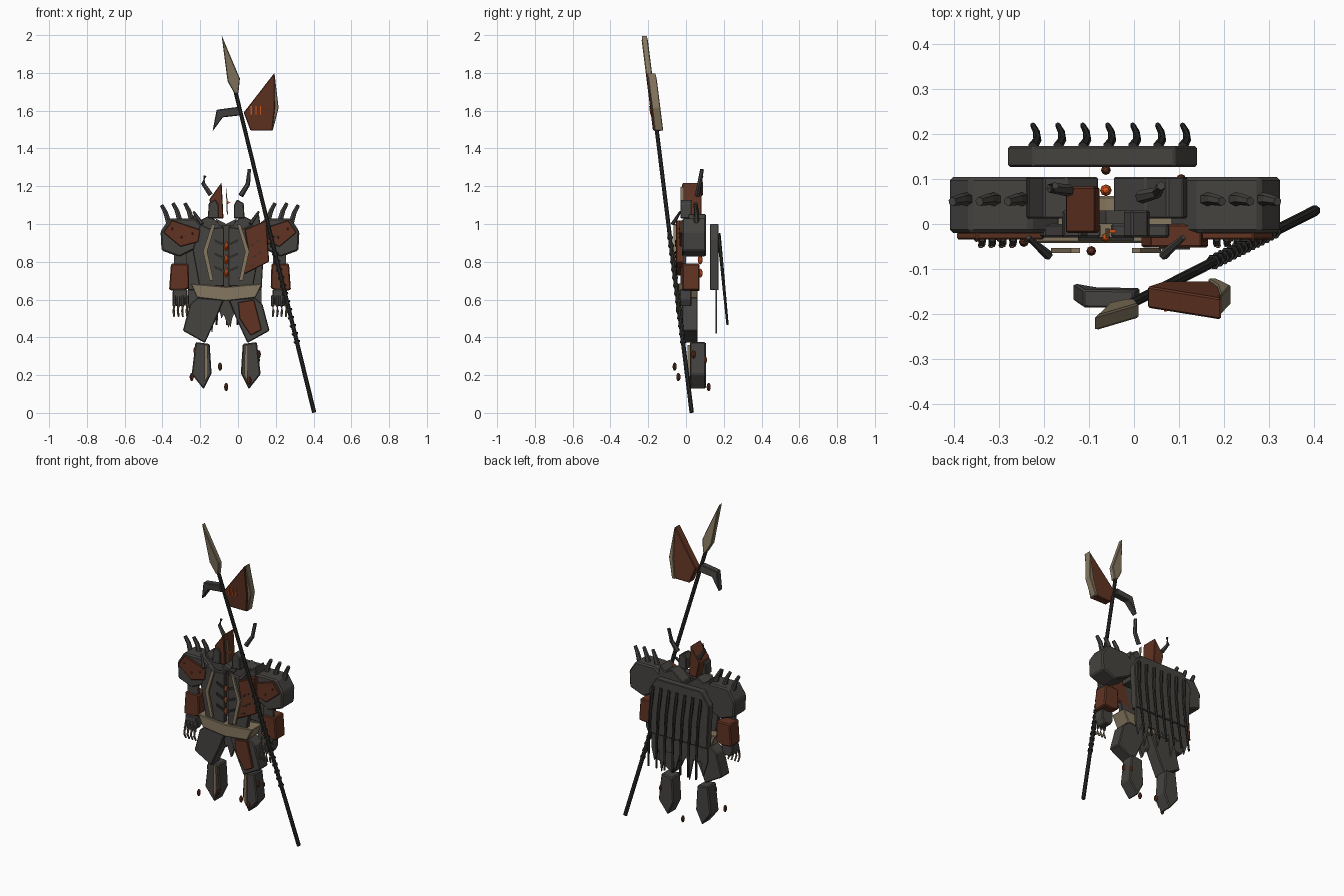
import bpy, bmesh, math
from mathutils import Vector

CX = -0.0625      # centre line of the body
SX = -0.0425      # centre line of the shoulders and arms


def material(name, rgb):
    m = bpy.data.materials.new(name)
    m.diffuse_color = (*rgb, 1)
    return m


GREY = material("dark_iron", (0.060, 0.056, 0.051))
BLACK = material("black_iron", (0.026, 0.026, 0.024))
BROWN = material("rust_brown", (0.120, 0.034, 0.016))
TAN = material("bone_tan", (0.235, 0.185, 0.115))
ORANGE = material("ember_orange", (0.75, 0.10, 0.012))


def finish(name, bm, mat, bevel=0):
    bmesh.ops.recalc_face_normals(bm, faces=bm.faces)
    me = bpy.data.meshes.new(name)
    bm.to_mesh(me)
    bm.free()
    me.materials.append(mat)
    ob = bpy.data.objects.new(name, me)
    bpy.context.collection.objects.link(ob)
    if bevel:
        mod = ob.modifiers.new("edge_bevel", 'BEVEL')
        mod.width = bevel
        mod.segments = 1
    return ob


def plate(name, pts, y0, y1, mat, slope=0.0, bevel=0.0, mirror=None):
    """Front outline (x, z) extruded from y0 to y1; slope leans it with height."""
    bm = bmesh.new()
    rings = [[bm.verts.new((x, y + slope * z, z)) for x, z in pts] for y in (y0, y1)]
    bm.faces.new(rings[0])
    bm.faces.new(rings[1][::-1])
    n = len(pts)
    for i in range(n):
        j = (i + 1) % n
        bm.faces.new((rings[0][j], rings[0][i], rings[1][i], rings[1][j]))
    finish(name, bm, mat, bevel)
    if mirror is not None:
        plate(name + "_right", [(2 * mirror - x, z) for x, z in pts], y0, y1, mat, slope, bevel)


def rod(name, path, r0, r1, mat, sides=6, mirror=None):
    """Tapered rod along a chain of points."""
    bm = bmesh.new()
    path = [Vector(p) for p in path]
    rings = []
    for k, p in enumerate(path):
        d = path[min(k + 1, len(path) - 1)] - path[max(k - 1, 0)]
        q = d.to_track_quat('Z', 'Y')
        r = r0 + (r1 - r0) * k / (len(path) - 1)
        rings.append([bm.verts.new(p + q @ Vector((r * math.cos(a), r * math.sin(a), 0)))
                      for a in (math.tau * i / sides for i in range(sides))])
    for a, b in zip(rings, rings[1:]):
        for i in range(sides):
            j = (i + 1) % sides
            bm.faces.new((a[i], a[j], b[j], b[i]))
    bm.faces.new(rings[0][::-1])
    bm.faces.new(rings[-1])
    finish(name, bm, mat)
    if mirror is not None:
        rod(name + "_right", [(2 * mirror - p.x, p.y, p.z) for p in path], r0, r1, mat, sides)


def bead(name, pos, r, h, mat):
    bm = bmesh.new()
    bmesh.ops.create_uvsphere(bm, u_segments=8, v_segments=6, radius=1)
    for v in bm.verts:
        v.co = Vector((v.co.x * r, v.co.y * r, v.co.z * h)) + Vector(pos)
    finish(name, bm, mat)


# --- Polearm: shaft, point, axe blade, hook, grip rings
LEAN = -0.125
foot, top = Vector((0.403, 0.03, 0.003)), Vector((-0.013, -0.18, 1.70))
rod("shaft", [foot, top], 0.012, 0.011, BLACK, 8)
for i in range(14):
    c = foot.lerp(top, 0.22 + i * 0.025)
    d = (top - foot).normalized() * 0.005
    rod("grip_ring", [c - d, c + d], 0.017, 0.017, BLACK, 6)
plate("spear_point", [(-0.087, 2.0), (0.01, 1.77), (0.002, 1.69), (-0.018, 1.69), (-0.055, 1.755)],
      0.012, 0.045, TAN, LEAN, 0.004)
plate("axe_blade", [(0.03, 1.59), (0.193, 1.80), (0.195, 1.61), (0.182, 1.495), (0.066, 1.495)],
      0.012, 0.06, BROWN, LEAN, 0.004)
plate("axe_edge", [(0.193, 1.80), (0.215, 1.615), (0.184, 1.495), (0.165, 1.495), (0.185, 1.61)],
      0.022, 0.066, TAN, LEAN, 0.003)
for x in (0.07, 0.095, 0.12):
    plate("axe_rune", [(x - 0.003, 1.58), (x + 0.003, 1.58), (x + 0.003, 1.625), (x - 0.003, 1.625)],
          0.008, 0.014, ORANGE, LEAN)
plate("axe_hook", [(0.0, 1.62), (-0.113, 1.605), (-0.135, 1.49), (-0.08, 1.565), (0.013, 1.575)],
      0.015, 0.055, GREY, LEAN, 0.004)

# --- Helmet: half crown, nose strip, cheek guards, horns
plate("helmet_crown", [(-0.087, 1.22), (-0.152, 1.13), (-0.13, 1.03), (-0.077, 1.03), (-0.082, 1.13)],
      -0.02, 0.083, BROWN, 0, 0.004)
plate("nose_strip", [(-0.063, 1.195), (-0.055, 1.12), (-0.054, 1.05), (-0.059, 1.05), (-0.062, 1.12)],
      -0.03, -0.01, TAN)
plate("eye_slit", [(-0.055, 1.12), (-0.04, 1.115), (-0.055, 1.105)], -0.02, -0.012, ORANGE)
plate("cheek_guard", [(-0.155, 1.11), (-0.12, 1.13), (-0.103, 1.10), (-0.103, 1.03), (-0.16, 1.03)],
      -0.03, 0.03, GREY, 0, 0.004, CX)
rod("left_horn", [(-0.145, 0.075, 1.155), (-0.185, 0.08, 1.215), (-0.175, 0.085, 1.255)], 0.014, 0.008, GREY)
rod("right_horn", [(0.015, 0.06, 1.15), (0.052, 0.07, 1.21), (0.06, 0.085, 1.29)], 0.015, 0.010, GREY)

# --- Torso: collar blocks, chest shells, chevrons, ribs, embers
plate("collar_block", [(-0.245, 0.99), (-0.235, 1.055), (-0.20, 1.02), (-0.15, 1.045), (-0.08, 0.99),
                       (-0.08, 0.87), (-0.22, 0.87)], 0.012, 0.105, GREY, 0, 0.004, CX)
plate("chest_shell", [(-0.20, 1.0), (-0.15, 0.975), (-0.074, 0.985), (-0.074, 0.67), (-0.205, 0.67),
                      (-0.24, 0.86)], -0.03, 0.0, GREY, 0, 0.004, CX)
rod("collar_spike", [(-0.19, -0.07, 1.0), (-0.235, -0.03, 1.065)], 0.011, 0.006, GREY, 6, CX)
plate("neck_plate", [(-0.12, 1.03), (-0.10, 0.99), (-0.025, 0.99), (-0.005, 1.03), (-0.0625, 1.0)],
      0.0, 0.03, GREY)
for z in (0.90, 0.83, 0.76):
    plate("chest_chevron", [(-0.125, z + 0.02), (-0.0625, z - 0.008), (0.0, z + 0.02), (0.0, z + 0.006),
                            (-0.0625, z - 0.022), (-0.125, z + 0.006)], -0.037, -0.029, BLACK)
    bead("front_ember", (CX, -0.03, z - 0.012), 0.010, 0.022, ORANGE)
    bead("back_ember", (CX, 0.075, z - 0.02), 0.013, 0.024, ORANGE)
plate("rib_strip", [(-0.12, 1.0), (-0.14, 0.995), (-0.185, 0.855), (-0.15, 0.70), (-0.13, 0.70),
                    (-0.163, 0.855)], -0.065, -0.053, TAN, 0, 0, CX)
plate("side_plate", [(0.035, 0.97), (0.15, 1.02), (0.165, 0.80), (0.015, 0.725), (0.055, 0.855)],
      -0.052, 0.0, BROWN, 0, 0.004)
for x, z in ((0.07, 0.88), (0.08, 0.82), (0.07, 0.77), (0.10, 0.90), (0.11, 0.84)):
    plate("side_notch", [(x - 0.014, z), (x + 0.014, z + 0.016), (x + 0.014, z + 0.008)],
          -0.057, -0.050, BLACK)

# --- Waist: belt, loincloth, thigh guards
plate("belt", [(-0.25, 0.685), (-0.0625, 0.668), (0.13, 0.685), (0.092, 0.61), (-0.0625, 0.592),
               (-0.218, 0.61)], -0.042, 0.062, TAN, 0, 0.004)
plate("loincloth", [(-0.11, 0.61), (-0.088, 0.50), (-0.075, 0.52), (-0.05, 0.45), (-0.015, 0.54), (-0.01, 0.61)],
      0.0, 0.02, GREY)
plate("thigh_guard", [(-0.215, 0.61), (-0.075, 0.60), (-0.115, 0.50), (-0.175, 0.37), (-0.292, 0.435),
                      (-0.255, 0.575)], -0.02, 0.062, GREY, 0, 0.005, CX)
plate("thigh_plate", [(0.0, 0.585), (0.085, 0.60), (0.125, 0.44), (0.068, 0.41), (0.008, 0.50)],
      -0.034, -0.018, BROWN, 0, 0.003)

# --- Shins with bone ridges and studs
plate("shin", [(-0.225, 0.375), (-0.15, 0.365), (-0.14, 0.21), (-0.182, 0.125), (-0.245, 0.205)],
      0.02, 0.105, GREY, 0, 0.006, CX)
plate("shin_ridge", [(-0.178, 0.36), (-0.162, 0.36), (-0.158, 0.20), (-0.176, 0.165)],
      0.008, 0.024, TAN, 0, 0, CX)
for x, y, z in ((-0.225, 0.03, 0.33), (0.11, 0.04, 0.31), (0.06, 0.02, 0.17), (0.105, 0.10, 0.28),
                (-0.245, -0.04, 0.19), (-0.095, -0.06, 0.245), (CX, 0.12, 0.137)):
    bead("stud", (x, y, z), 0.011, 0.022, BROWN)

# --- Shoulders: shell, face plate, rivets, spikes
plate("shoulder", [(-0.41, 0.96), (-0.365, 1.03), (-0.23, 1.03), (-0.165, 0.97), (-0.20, 0.88),
                   (-0.31, 0.825), (-0.405, 0.86)], -0.02, 0.105, GREY, 0, 0.008, SX)
plate("shoulder_plate", [(-0.395, 0.955), (-0.35, 1.02), (-0.20, 0.97), (-0.21, 0.905), (-0.305, 0.88)],
      -0.034, -0.018, BROWN, 0, 0.003, SX)
for x, z in ((-0.35, 0.975), (-0.30, 0.93), (-0.24, 0.95)):
    for s in (x, 2 * SX - x):
        bead("rivet", (s, -0.034, z), 0.006, 0.006, BROWN)
for x, z in ((-0.368, 1.01), (-0.308, 1.02), (-0.245, 1.02)):
    rod("shoulder_spike", [(x, 0.055, z), (x - 0.015, 0.055, z + 0.05), (x - 0.036, 0.05, z + 0.09)],
        0.016, 0.010, GREY, 6, SX)

# --- Arms: forearm, wrist, fingers
plate("forearm", [(-0.355, 0.79), (-0.262, 0.79), (-0.258, 0.66), (-0.30, 0.645), (-0.365, 0.65)],
      -0.02, 0.072, BROWN, 0, 0.006, SX)
plate("upper_arm", [(-0.34, 0.87), (-0.27, 0.87), (-0.27, 0.78), (-0.34, 0.78)], -0.015, 0.0, GREY, 0, 0, SX)
plate("wrist", [(-0.345, 0.655), (-0.268, 0.655), (-0.265, 0.60), (-0.285, 0.565), (-0.33, 0.565), (-0.347, 0.60)],
      -0.035, 0.03, GREY, 0, 0.005, SX)
for i in range(4):
    x = -0.338 + i * 0.023
    rod("knuckle", [(x, -0.03, 0.62), (x, -0.045, 0.565)], 0.009, 0.008, GREY, 6, SX)
    rod("finger", [(x, -0.045, 0.575), (x - 0.003, -0.048, 0.54), (x, -0.035, 0.51)], 0.008, 0.005, TAN, 6, SX)

# --- Cape: upper slab, ragged strips, ribs
plate("cape_slab", [(-0.28, 0.92), (-0.225, 1.0), (0.09, 1.0), (0.14, 0.92), (0.125, 0.65), (-0.265, 0.65)],
      0.127, 0.173, GREY, 0, 0.004)
for i, low in enumerate((0.47, 0.54, 0.42, 0.52, 0.45, 0.55, 0.42, 0.48)):
    x = -0.265 + i * 0.0488
    plate("cape_rag", [(x, 0.67), (x + 0.0488, 0.67), (x + 0.0488, 0.56), (x + 0.03, low), (x, 0.56)],
          0.155, 0.165, GREY)
for i in range(7):
    x = -0.225 + i * 0.0555
    rod("cape_rib", [(x, 0.172, 0.95), (x + 0.01, 0.188, 0.80), (x + 0.008, 0.205, 0.62), (x, 0.22, 0.465)],
        0.011, 0.006, BLACK)
